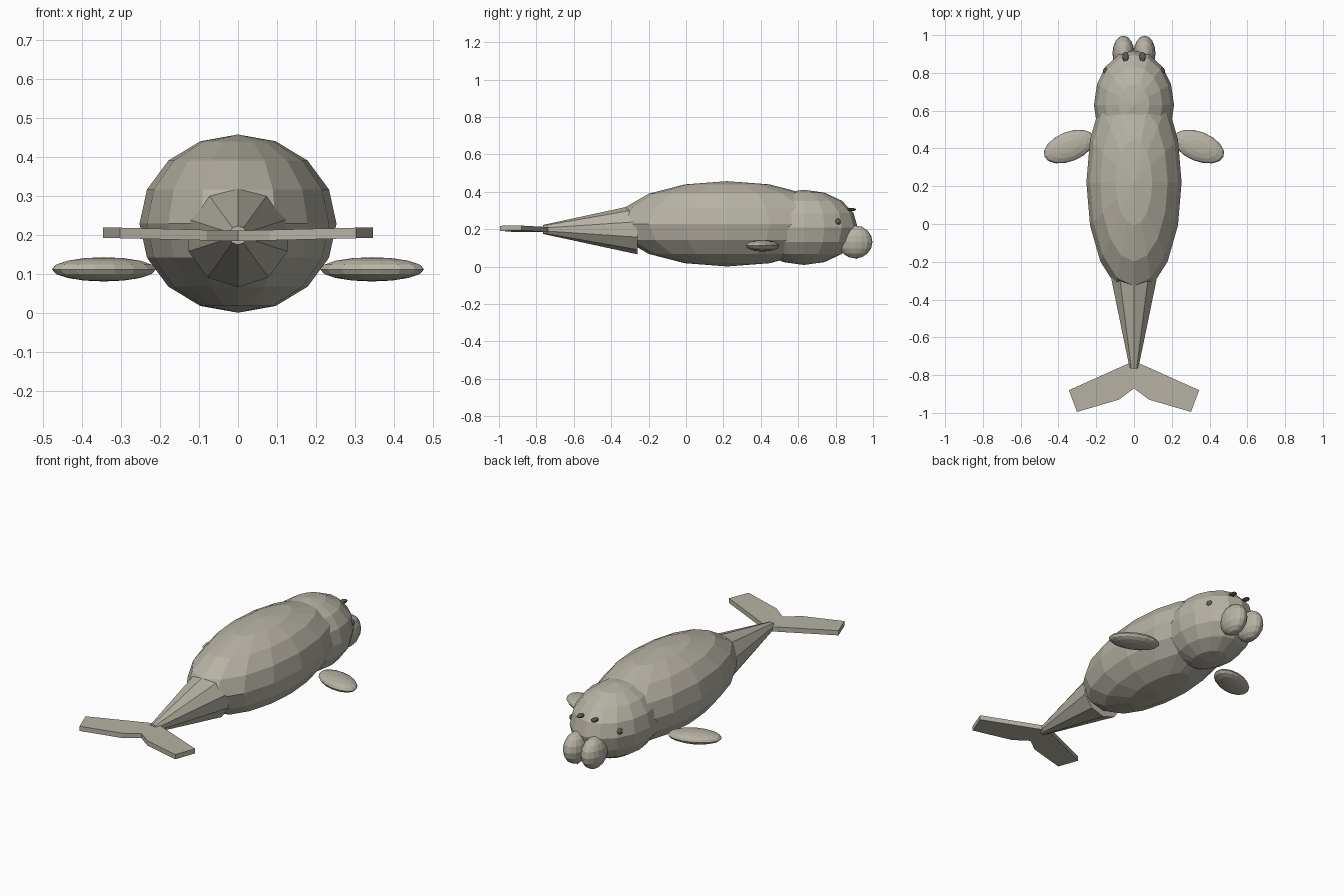
import bpy, bmesh, math
from mathutils import Matrix, Vector

if "Cube" in bpy.data.objects:
    bpy.data.objects.remove(bpy.data.objects["Cube"])


def material(name, rgb):
    m = bpy.data.materials.new(name)
    m.diffuse_color = (*rgb, 1)
    m.use_nodes = True
    m.node_tree.nodes["Principled BSDF"].inputs["Base Color"].default_value = m.diffuse_color
    return m


SKIN = material("grey_skin", (0.47, 0.445, 0.375))
DARK = material("dark_grey", (0.105, 0.115, 0.10))
IVORY = material("ivory", (0.80, 0.78, 0.70))


def finish(bm, name, mat):
    bmesh.ops.recalc_face_normals(bm, faces=bm.faces)
    mesh = bpy.data.meshes.new(name)
    bm.to_mesh(mesh)
    bm.free()
    mesh.materials.append(mat)
    obj = bpy.data.objects.new(name, mesh)
    bpy.context.collection.objects.link(obj)
    return obj


def ellipsoid(name, centre, radii, mat=SKIN, turn=0, segments=16, rings=8):
    bm = bmesh.new()
    m = (Matrix.Translation(centre) @ Matrix.Rotation(math.radians(turn), 4, 'Z')
         @ Matrix.Diagonal((*radii, 1)))
    bmesh.ops.create_uvsphere(bm, u_segments=segments, v_segments=rings, radius=1, matrix=m)
    return finish(bm, name, mat)


def cone(name, start, end, r1, r2, sides, mat):
    a, b = Vector(start), Vector(end)
    m = Matrix.Translation((a + b) / 2) @ (b - a).to_track_quat('Z', 'Y').to_matrix().to_4x4()
    bm = bmesh.new()
    bmesh.ops.create_cone(bm, cap_ends=True, segments=sides, radius1=r1, radius2=r2,
                          depth=(b - a).length, matrix=m)
    return finish(bm, name, mat)


# Trunk, head and tapering tail
ellipsoid("body", (0, 0.22, 0.229), (0.252, 0.592, 0.228))
ellipsoid("head", (0, 0.63, 0.21), (0.212, 0.288, 0.201))
cone("tail", (0, -0.26, 0.199), (0, -0.765, 0.199), 0.133, 0.024, 10, SKIN)

# Paired parts
for side, s in (("left", -1), ("right", 1)):
    ellipsoid(side + "_muzzle_lobe", (s * 0.056, 0.905, 0.132), (0.058, 0.092, 0.088))
    ellipsoid(side + "_flipper", (s * 0.343, 0.41, 0.112), (0.142, 0.078, 0.031), turn=-22 * s)
    ellipsoid(side + "_eye", (s * 0.147, 0.81, 0.24), (0.018, 0.018, 0.018), DARK, 0, 10, 6)
    ellipsoid(side + "_nostril", (s * 0.045, 0.885, 0.305), (0.018, 0.025, 0.009), DARK, 0, 10, 6)
    cone(side + "_tusk", (s * 0.045, 0.90, 0.075), (s * 0.045, 0.915, 0.041), 0.011, 0.004, 8, IVORY)

# Tail fluke: one plate, tips raised slightly
half = [(0, -0.725), (0.345, -0.88), (0.302, -0.995), (0.08, -0.93), (0, -0.87)]
bm = bmesh.new()
for s in (-1, 1):
    low, high = ([bm.verts.new((s * x, y, z + 0.025 * x)) for x, y in half]
                 for z in (0.184, 0.211))
    bm.faces.new(low)
    bm.faces.new(high)
    for i in range(4):
        bm.faces.new((low[i], low[i + 1], high[i + 1], high[i]))
bmesh.ops.remove_doubles(bm, verts=bm.verts, dist=0.0001)
finish(bm, "tail_fluke", SKIN)
